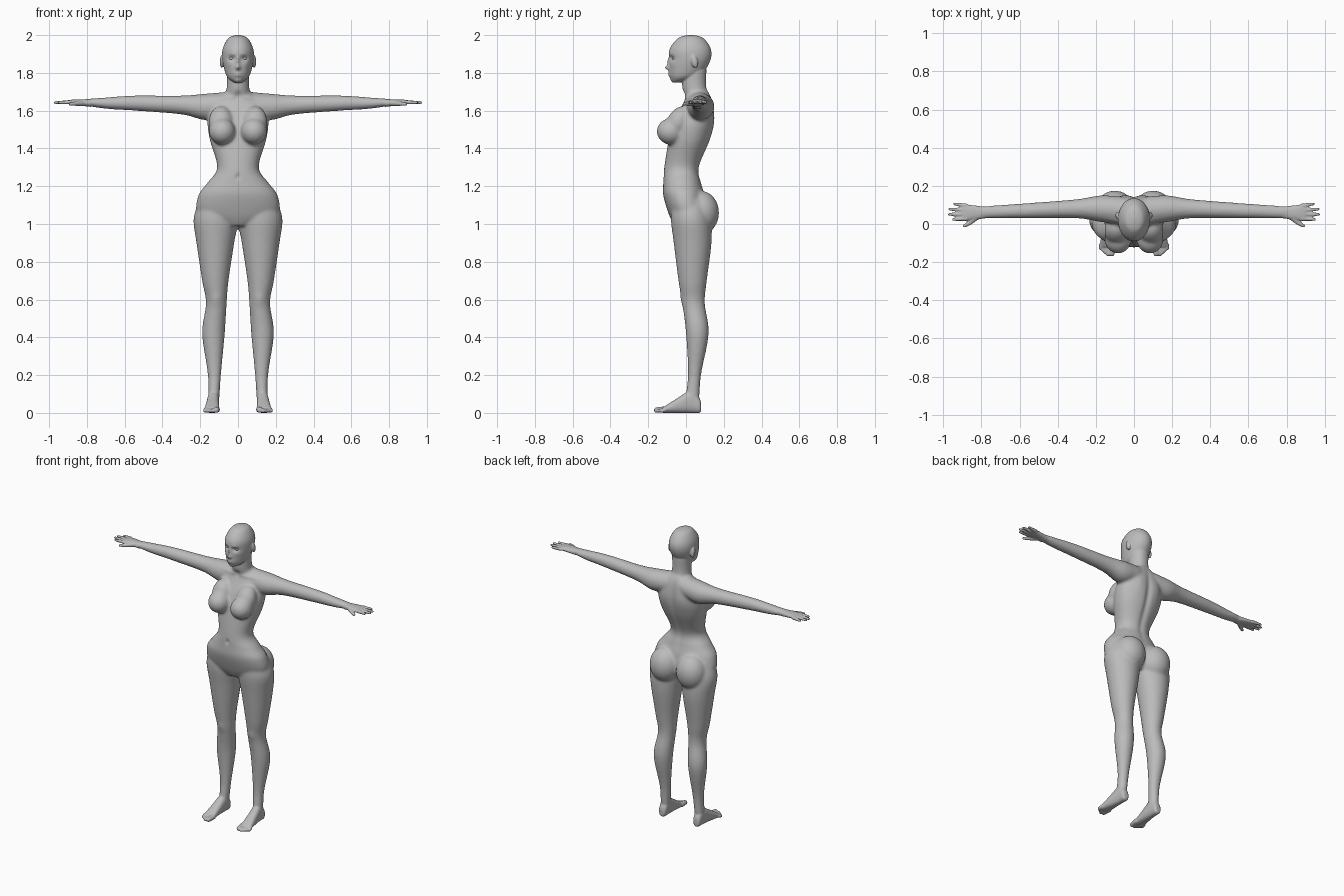
import bpy
import bmesh
import math
from mathutils import Matrix, Vector

cube = bpy.data.objects.get("Cube")
if cube:
    bpy.data.objects.remove(cube, do_unlink=True)

skin = bpy.data.materials.new("plain_grey")
skin.use_nodes = True
grey = (0.5, 0.5, 0.5, 1)
skin.diffuse_color = grey
skin.node_tree.nodes["Principled BSDF"].inputs["Base Color"].default_value = grey


def blend(before, start, end, after, t):
    """Smooth curve from start to end, guided by the neighbouring stations."""
    result = []
    for a, b, c, d in zip(before, start, end, after):
        leaving, arriving = (c - a) / 2, (d - b) / 2
        bend = 3 * (c - b) - 2 * leaving - arriving
        twist = 2 * (b - c) + leaving + arriving
        result.append(b + t * (leaving + t * (bend + t * twist)))
    return result


def loft(bm, axis, stations, power=2, sides=64, steps=8):
    """Rounded body through stations (position, low a, high a, low b, high b)."""
    last = len(stations) - 1
    rows = []
    for i in range(last):
        before, after = stations[max(0, i - 1)], stations[min(last, i + 2)]
        for step in range(steps):
            rows.append(blend(before, stations[i], stations[i + 1], after, step / steps))
    rows.append(stations[last])
    rings = []
    for position, low_a, high_a, low_b, high_b in rows:
        ring = []
        for k in range(sides):
            angle = math.tau * k / sides
            across, along = math.cos(angle), math.sin(angle)
            across = math.copysign(abs(across) ** (2 / power), across)
            along = math.copysign(abs(along) ** (2 / power), along)
            a = (low_a + high_a + (high_a - low_a) * across) / 2
            b = (low_b + high_b + (high_b - low_b) * along) / 2
            place = {"x": (position, a, b), "y": (a, position, b), "z": (a, b, position)}
            ring.append(bm.verts.new(place[axis]))
        rings.append(ring)
    for low, high in zip(rings, rings[1:]):
        for k in range(sides):
            bm.faces.new((low[k - 1], low[k], high[k], high[k - 1]))
    bm.faces.new(rings[0])
    bm.faces.new(rings[-1])
    bmesh.ops.recalc_face_normals(bm, faces=bm.faces)


def centred(stations):
    """Stations (height, half width, front, back) on the middle plane."""
    return [(height, -half, half, front, back) for height, half, front, back in stations]


def ball(bm, centre, radii, tilt=0):
    place = Matrix.Translation(centre) @ Matrix.Rotation(tilt, 4, "X") @ Matrix.Diagonal((*radii, 1))
    bmesh.ops.create_uvsphere(bm, u_segments=32, v_segments=20, radius=1, matrix=place)


def digit(bm, start, end, root, tip):
    """Tapered finger or toe with round ends."""
    start, end = Vector(start), Vector(end)
    way = end - start
    turn = way.to_track_quat("Z", "Y").to_matrix().to_4x4()
    place = Matrix.Translation((start + end) / 2) @ turn
    bmesh.ops.create_cone(bm, cap_ends=True, segments=20, radius1=root, radius2=tip,
                          depth=way.length, matrix=place)
    ball(bm, start, (root, root, root))
    ball(bm, end, (tip, tip, tip))


def mirror(bm):
    copied = bmesh.ops.duplicate(bm, geom=bm.verts[:] + bm.edges[:] + bm.faces[:])["geom"]
    for item in copied:
        if isinstance(item, bmesh.types.BMVert):
            item.co.x = -item.co.x
    bmesh.ops.recalc_face_normals(bm, faces=bm.faces)


def sculpt(bm, side, height, width, tall, out, facing=-1):
    """Soft bump or dent on both halves; facing is -1 for front and 1 for back."""
    bm.normal_update()
    for vert in bm.verts:
        across = (abs(vert.co.x) - side) / width
        up = (vert.co.z - height) / tall
        weight = max(0, vert.normal.y * facing) * math.exp(-across * across - up * up)
        vert.co.y += facing * out * weight


def make(name, bm):
    bmesh.ops.recalc_face_normals(bm, faces=bm.faces)
    mesh = bpy.data.meshes.new(name)
    bm.to_mesh(mesh)
    bm.free()
    mesh.materials.append(skin)
    mesh.polygons.foreach_set("use_smooth", [True] * len(mesh.polygons))
    obj = bpy.data.objects.new(name, mesh)
    bpy.context.collection.objects.link(obj)
    return obj


def fuse(obj, voxel, rounds):
    """Merge overlapping parts into one smooth skin."""
    remesh = obj.modifiers.new("fuse", "REMESH")
    remesh.mode = "VOXEL"
    remesh.voxel_size = voxel
    remesh.use_smooth_shade = True
    soften = obj.modifiers.new("soften", "SMOOTH")
    soften.factor = 0.5
    soften.iterations = rounds
    bpy.context.view_layer.update()
    finished = obj.evaluated_get(bpy.context.evaluated_depsgraph_get())
    mesh = bpy.data.meshes.new_from_object(finished)
    obj.modifiers.clear()
    obj.data = mesh


# Leg and arm of the left half
core = bmesh.new()
loft(core, "z", [
    (1.13, .04, .2, -.07, .1), (1.03, 0, .235, -.08, .13), (.9, .02, .22, -.065, .135),
    (.7, .05, .19, -.04, .11), (.58, .06, .17, -.02, .1), (.42, .07, .19, 0, .12),
    (.2, .09, .16, .01, .08), (.05, .1, .16, -.01, .07)])
loft(core, "x", [
    (.05, 0, .14, 1.57, 1.7), (.17, .01, .15, 1.55, 1.69), (.3, .03, .13, 1.58, 1.68),
    (.55, .03, .11, 1.6, 1.68), (.7, .03, .1, 1.61, 1.67), (.83, .03, .09, 1.63, 1.66)])

# Breast with its upper slope, and buttock
ball(core, (.084, -.08, 1.49), (.07, .075, .07))
ball(core, (.09, -.04, 1.54), (.065, .06, .09), tilt=-0.5)
ball(core, (.1, .08, 1.06), (.1, .095, .115))
mirror(core)

# Torso and neck
loft(core, "z", centred([
    (1.7, .06, 0, .12), (1.65, .13, -.01, .14), (1.55, .16, -.06, .15), (1.45, .15, -.09, .13),
    (1.3, .11, -.115, .07), (1.22, .16, -.12, .08), (1.15, .21, -.12, .1),
    (1.05, .21, -.09, .11), (.99, .07, -.06, .08)]), power=2.2)
loft(core, "z", centred([
    (1.62, .08, .01, .14), (1.72, .06, -.02, .11), (1.83, .06, -.02, .11)]))
body = make("body", core)
fuse(body, voxel=.008, rounds=9)

# Body relief: spine, shoulder blades, throat, collar bones, navel, knees
relief = bmesh.new()
relief.from_mesh(body.data)
sculpt(relief, side=0, height=1.45, width=.02, tall=.2, out=-.012, facing=1)
sculpt(relief, side=.07, height=1.56, width=.035, tall=.07, out=.005, facing=1)
sculpt(relief, side=0, height=1.68, width=.02, tall=.02, out=-.01)
sculpt(relief, side=.08, height=1.67, width=.06, tall=.01, out=.006)
sculpt(relief, side=0, height=1.25, width=.01, tall=.015, out=-.01)
sculpt(relief, side=.115, height=.6, width=.03, tall=.03, out=.005)

# Palm, fingers and thumb
limbs = bmesh.new()
loft(limbs, "x", [
    (.78, .03, .09, 1.62, 1.66), (.86, .02, .1, 1.63, 1.66), (.9, .02, .1, 1.635, 1.655)], power=2.4)
for k in range(4):
    reach = .97 - .012 * (k - 1.4) ** 2
    digit(limbs, (.88, .027 + .023 * k, 1.645), (reach, .024 + .027 * k, 1.643), root=.0115, tip=.008)
knuckle = (.86, .007, 1.637)
digit(limbs, (.82, .04, 1.64), knuckle, root=.016, tip=.012)
digit(limbs, knuckle, (.888, -.01, 1.635), root=.012, tip=.009)

# Foot, great toe and small toes
loft(limbs, "y", [
    (.08, .115, .145, .01, .05), (.07, .105, .155, 0, .08), (.03, .1, .16, 0, .12),
    (-.05, .1, .17, 0, .075), (-.12, .1, .18, 0, .03)], power=2.4)
digit(limbs, (.112, -.11, .018), (.116, -.155, .015), root=.017, tip=.015)
for k in range(4):
    x = .136 + .013 * k
    digit(limbs, (x, -.11, .016), (x, -.16 + .011 * k, .011), root=.01, tip=.01)

# Ear
ball(limbs, (.085, .045, 1.86), (.012, .018, .034), tilt=0.2)
mirror(limbs)

# Head
head = bmesh.new()
loft(head, "z", centred([
    (2, .01, .01, .04), (1.985, .05, -.04, .09), (1.93, .08, -.085, .13), (1.87, .083, -.088, .13),
    (1.8, .067, -.088, .09), (1.77, .05, -.08, .04), (1.75, .02, -.07, -.02)]), sides=96, steps=12)
# Brow, eye sockets, nose bridge, nose tip, cheeks, lips, mouth line, chin
sculpt(head, side=.03, height=1.9, width=.02, tall=.01, out=.004)
sculpt(head, side=.033, height=1.877, width=.018, tall=.013, out=-.015)
sculpt(head, side=0, height=1.86, width=.008, tall=.024, out=.012)
sculpt(head, side=0, height=1.828, width=.012, tall=.013, out=.023)
sculpt(head, side=.05, height=1.845, width=.02, tall=.018, out=.005)
sculpt(head, side=0, height=1.79, width=.02, tall=.012, out=.01)
sculpt(head, side=0, height=1.79, width=.024, tall=.003, out=-.006)
sculpt(head, side=0, height=1.76, width=.02, tall=.012, out=.006)

# Join all parts into one skin
whole = bmesh.new()
for part in (relief, limbs, head):
    piece = bpy.data.meshes.new("piece")
    part.to_mesh(piece)
    part.free()
    whole.from_mesh(piece)
    bpy.data.meshes.remove(piece)
bpy.data.objects.remove(body, do_unlink=True)
body = make("body", whole)
fuse(body, voxel=.005, rounds=3)

# Eyes
for label, side in (("left_eye", 1), ("right_eye", -1)):
    eye = bmesh.new()
    ball(eye, (.033 * side, -.059, 1.877), (.016, .014, .009))
    make(label, eye)
